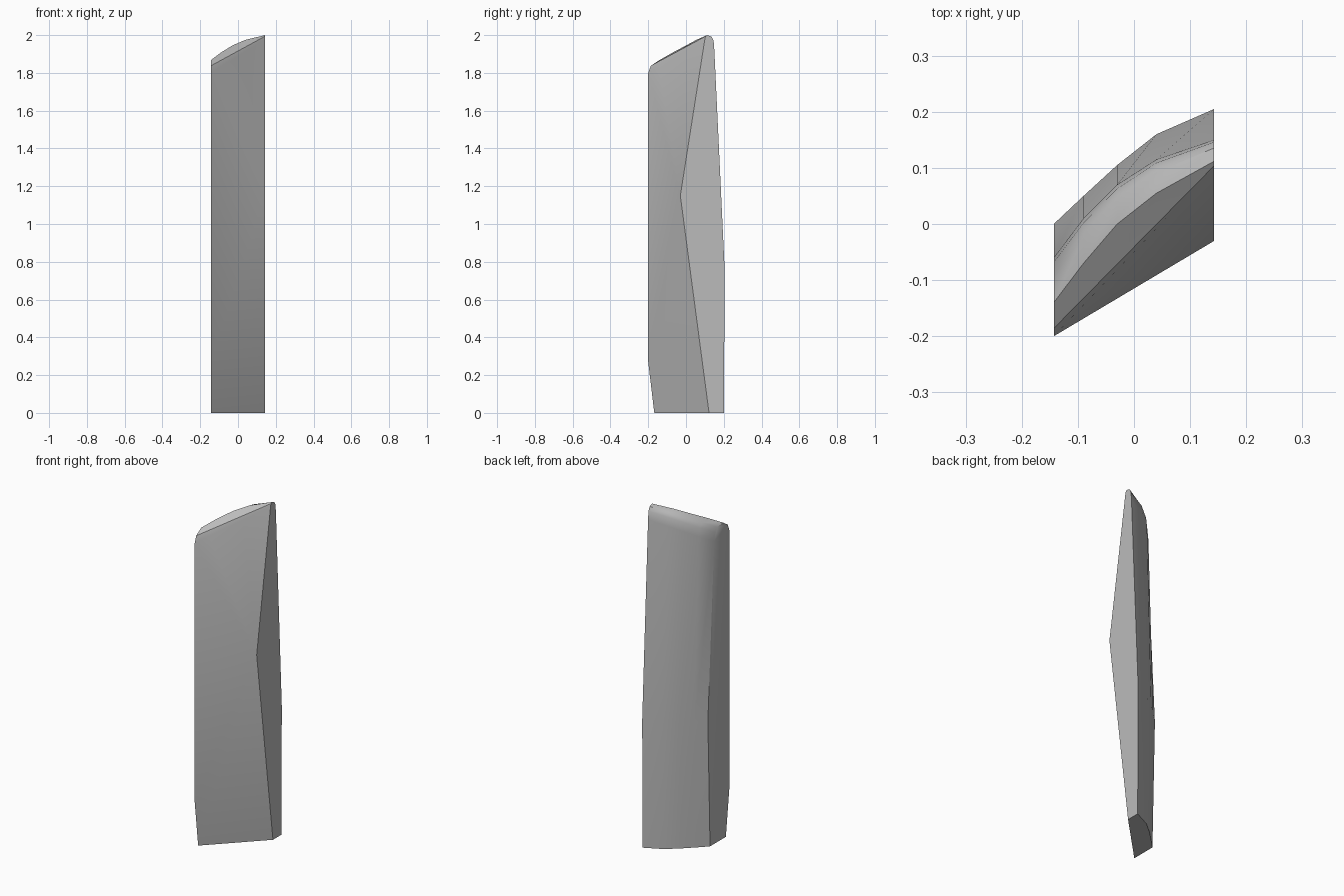
import bpy, bmesh, math

cube = bpy.data.objects.get("Cube")
if cube:
    bpy.data.objects.remove(cube, do_unlink=True)

# Plain grey material
grey = bpy.data.materials.new("plain_grey")
grey.use_nodes = True
colour = (0.5, 0.5, 0.5, 1)
grey.diffuse_color = colour
grey.node_tree.nodes["Principled BSDF"].inputs["Base Color"].default_value = colour

HALF = 0.143


def lerp(a, b, t):
    return a + (b - a) * t


# Stations across the slab: x, ridge y, ridge z, back shoulder y, back belly y
stations = [
    (-HALF, -0.14, 1.868, -0.06, 0.0),
    (-0.09, -0.07, 1.908, 0.01, 0.05),
    (-0.03, 0.0, 1.945, 0.07, 0.105),
    (0.04, 0.055, 1.975, 0.115, 0.16),
    (HALF, 0.112, 2.0, 0.15, 0.205),
]

bm = bmesh.new()
columns = []
for x, ridge_y, ridge_z, shoulder_y, belly_y in stations:
    t = (x + HALF) / (2 * HALF)
    profile = [
        (lerp(-0.2, 0.1, t), lerp(1.8, 1.98, t)),            # front crease
        (lerp(-0.186, 0.104, t), lerp(1.838, 1.994, t)),     # front bevel
        (ridge_y, ridge_z),
        (lerp(ridge_y, shoulder_y, 0.62), ridge_z - 0.008),  # back ridge
        (lerp(ridge_y, shoulder_y, 0.9), ridge_z - 0.03),
        (shoulder_y, ridge_z - 0.08),
        (belly_y, 0.75),
        (belly_y - lerp(0.02, 0.005, t), 0),                 # back foot
    ]
    columns.append([bm.verts.new((x, y, z)) for y, z in profile])

# Rounded top and curved back
for a, b in zip(columns, columns[1:]):
    for i in range(len(a) - 1):
        bm.faces.new((a[i], b[i], b[i + 1], a[i + 1]))

# Folded front
left_foot = bm.verts.new((-HALF, -0.168, 0))
left_knee = bm.verts.new((-HALF, -0.2, 0.27))
right_foot = bm.verts.new((HALF, 0.122, 0))
right_peak = bm.verts.new((HALF, -0.03, 1.15))
creases = [c[0] for c in columns]
bm.faces.new([right_peak] + creases[::-1])
bm.faces.new((left_knee, right_peak, creases[0]))
bm.faces.new((left_foot, right_peak, left_knee))
bm.faces.new((left_foot, right_foot, right_peak))

# Flat ends and underside
bm.faces.new([left_foot, left_knee] + columns[0])
bm.faces.new([right_foot, right_peak] + columns[-1])
bm.faces.new([left_foot, right_foot] + [c[-1] for c in columns[::-1]])
bmesh.ops.recalc_face_normals(bm, faces=bm.faces)

mesh = bpy.data.meshes.new("stone_slab")
bm.to_mesh(mesh)
bm.free()
mesh.materials.append(grey)
slab = bpy.data.objects.new("stone_slab", mesh)
bpy.context.collection.objects.link(slab)

# Smooth shading with sharp end edges
bpy.ops.object.select_all(action="DESELECT")
slab.select_set(True)
bpy.context.view_layer.objects.active = slab
bpy.ops.object.shade_smooth_by_angle(angle=math.radians(40))
